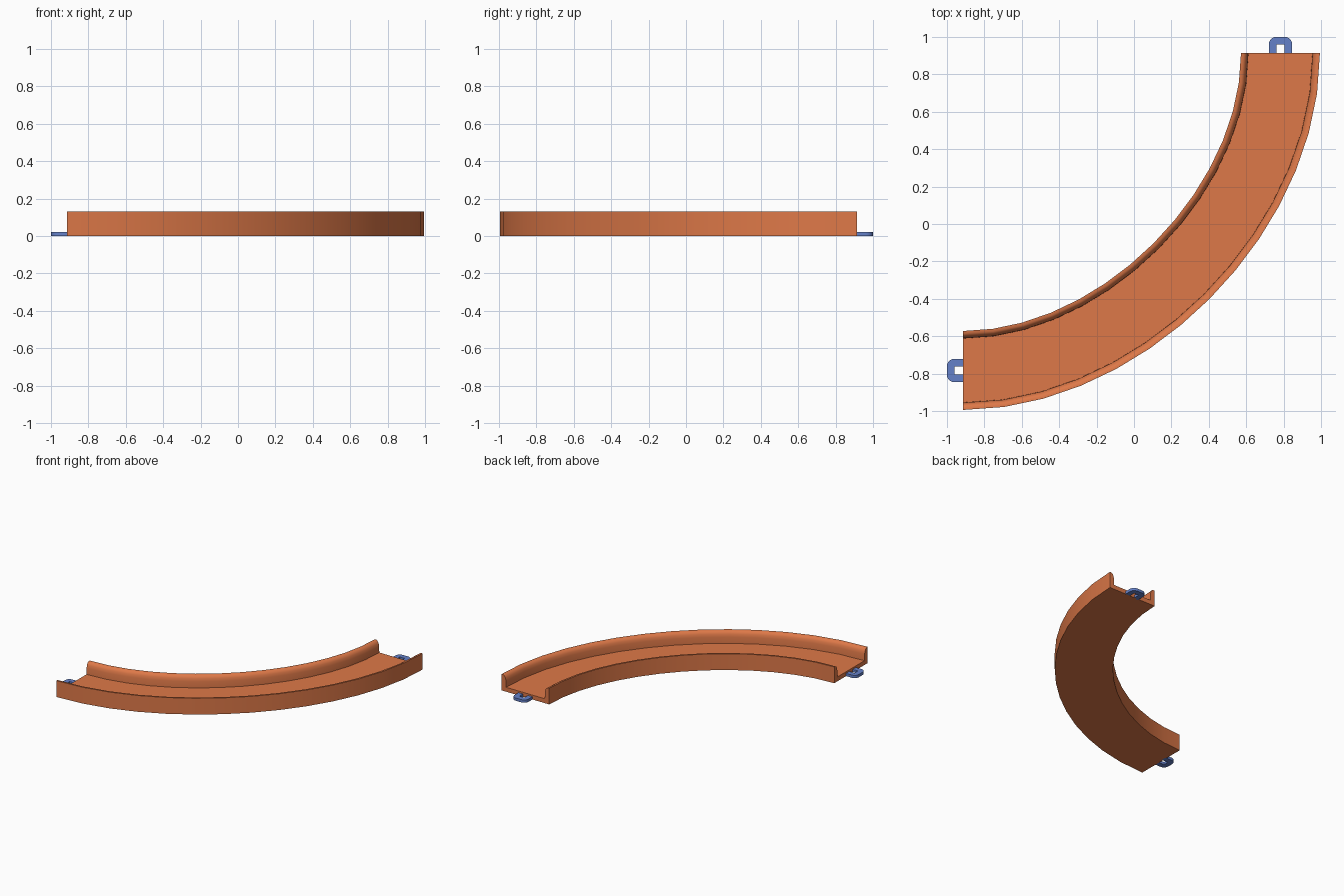
import bpy, bmesh, math
from mathutils import Vector

if "Cube" in bpy.data.objects:
    bpy.data.objects.remove(bpy.data.objects["Cube"])

END = 0.913            # track ends at x = -END and y = END
R = 1.696              # centreline distance from the turn centre (-END, END)
SEGS = 14

def material(name, col):
    m = bpy.data.materials.new(name)
    m.diffuse_color = (*col, 1)
    m.use_nodes = True
    m.node_tree.nodes["Principled BSDF"].inputs["Base Color"].default_value = m.diffuse_color
    return m

orange = material("orange plastic", (0.73, 0.19, 0.065))
blue = material("blue plastic", (0.13, 0.22, 0.58))

def finish(name, bm, mat):
    bmesh.ops.recalc_face_normals(bm, faces=bm.faces[:])
    me = bpy.data.meshes.new(name)
    bm.to_mesh(me)
    bm.free()
    me.materials.append(mat)
    ob = bpy.data.objects.new(name, me)
    bpy.context.collection.objects.link(ob)
    bpy.context.view_layer.objects.active = ob
    ob.select_set(True)
    bpy.ops.object.shade_smooth_by_angle(angle=math.radians(35))
    ob.select_set(False)
    return ob

# centreline: one bezier quarter turn, resampled to equal lengths
P = [Vector(p) for p in ((0, -R), (R * 0.5, -R), (R, -R * 0.5), (R, 0))]
def bez(t):
    s = 1 - t
    return P[0]*s**3 + P[1]*3*s*s*t + P[2]*3*s*t*t + P[3]*t**3
def tangent(t):
    s = 1 - t
    return ((P[1]-P[0])*s*s + (P[2]-P[1])*2*s*t + (P[3]-P[2])*t*t).normalized()

N = 1400
lengths = [0.0]
for i in range(N):
    lengths.append(lengths[-1] + (bez((i+1)/N) - bez(i/N)).length)
params, j = [], 0
for k in range(SEGS + 1):
    while j < N and lengths[j] < lengths[-1] * k / SEGS - 1e-7:
        j += 1
    params.append(j / N)

# U-shaped channel cross-section, right half mirrored to the left
half = [(0.211, 0), (0.211, 0.13), (0.197, 0.13), (0.185, 0.122),
        (0.177, 0.108), (0.172, 0.085), (0.171, 0.035)]
profile = half + [(-u, z) for u, z in reversed(half)]

bm = bmesh.new()
rings = []
for t in params:
    c, d = bez(t), tangent(t)
    n = Vector((d.y, -d.x))       # points away from the turn centre
    rings.append([bm.verts.new((c.x + n.x*u - END, c.y + n.y*u + END, z)) for u, z in profile])
m = len(profile)
for a, b in zip(rings, rings[1:]):
    for i in range(m):
        bm.faces.new((a[i], a[(i+1) % m], b[(i+1) % m], b[i]))
bm.faces.new(rings[0])
bm.faces.new(rings[-1])
finish("curved_track", bm, orange)

# connector loops: flat U with rounded outer corners, pointing out of each end
def arch(w, top, r, steps=5):
    pts = [(w, -0.01)]
    for cx, a0 in ((w - r, 0), (r - w, 90)):
        for i in range(steps + 1):
            a = math.radians(a0 + 90 * i / steps)
            pts.append((cx + r*math.cos(a), top - r + r*math.sin(a)))
    return pts + [(-w, -0.01)]

def connector(name, place):
    outer, inner = arch(0.062, 0.087, 0.038), arch(0.022, 0.046, 0.004)
    bm = bmesh.new()
    rows = []
    for o, i in zip(outer, inner):
        rows.append([bm.verts.new((*place(*p), z))
                     for p, z in ((o, 0), (o, 0.022), (i, 0.022), (i, 0))])
    for a, b in zip(rows, rows[1:]):
        for k in range(4):
            bm.faces.new((a[k], a[(k+1) % 4], b[(k+1) % 4], b[k]))
    bm.faces.new(rows[0])
    bm.faces.new(rows[-1])
    finish(name, bm, blue)

connector("back_connector_loop", lambda u, v: (R - END + u, END + v))
connector("left_connector_loop", lambda u, v: (-END - v, END - R + u))
